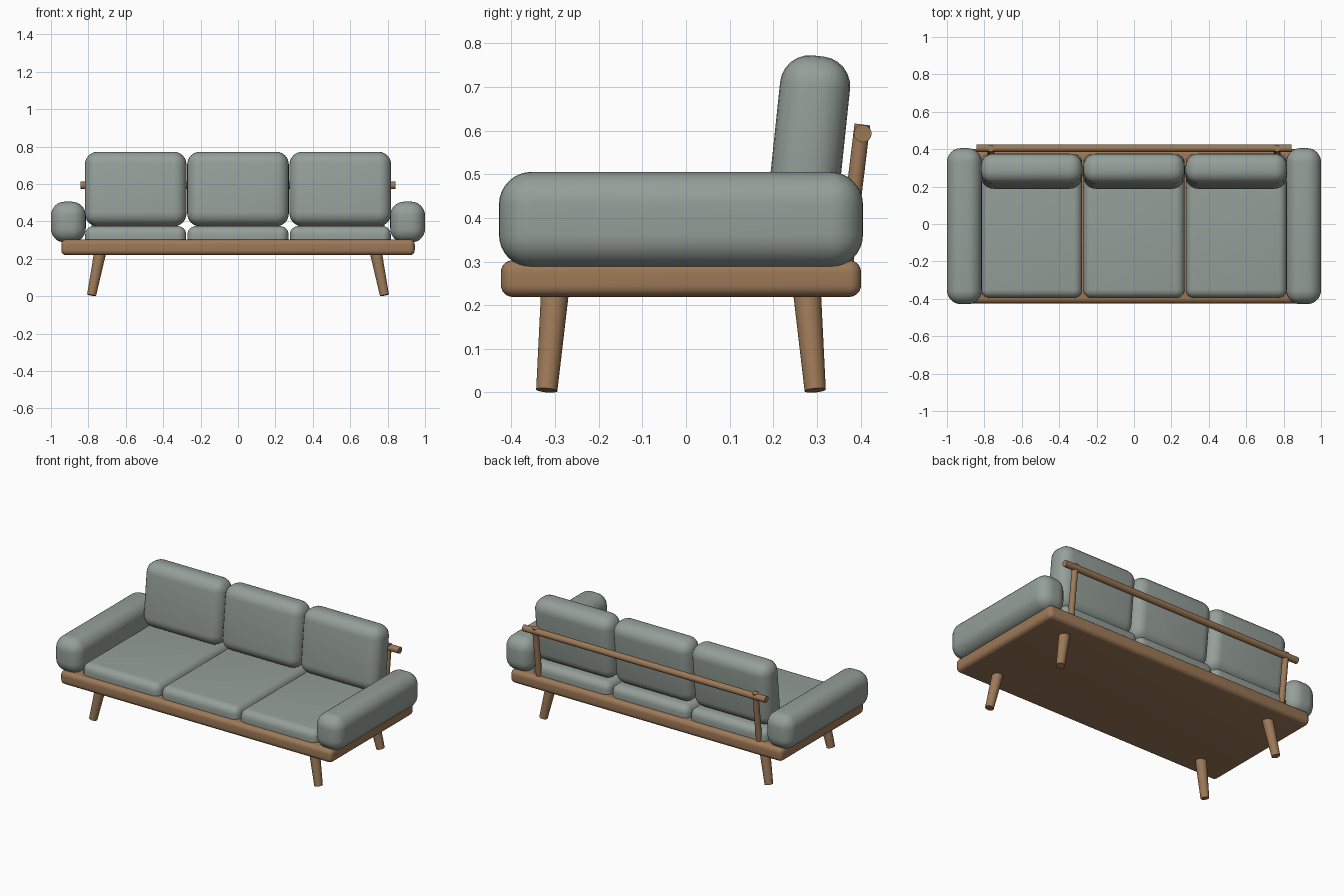
import bpy, math
from mathutils import Vector

if "Cube" in bpy.data.objects:
    bpy.data.objects.remove(bpy.data.objects["Cube"])


def material(name, rgb):
    m = bpy.data.materials.new(name)
    m.diffuse_color = (*rgb, 1)
    m.use_nodes = True
    m.node_tree.nodes["Principled BSDF"].inputs["Base Color"].default_value = m.diffuse_color
    return m


FABRIC = material("grey green fabric", (0.30, 0.345, 0.315))
WOOD = material("warm wood", (0.335, 0.19, 0.095))
YC = -0.0115  # middle of the base, front to back


def finish(ob, name, mat):
    ob.name = ob.data.name = name
    ob.data.materials.append(mat)
    bpy.ops.object.shade_smooth_by_angle(angle=math.radians(40))
    return ob


def soft_box(name, centre, size, radius, mat, segments=6, tilt=0):
    bpy.ops.mesh.primitive_cube_add(size=1, location=centre)
    ob = bpy.context.object
    ob.scale = size
    bpy.ops.object.transform_apply(location=False, rotation=False, scale=True)
    ob.rotation_euler.x = tilt
    bev = ob.modifiers.new("rounding", 'BEVEL')
    bev.width = radius
    bev.segments = segments
    bpy.ops.object.modifier_apply(modifier=bev.name)
    return finish(ob, name, mat)


def rod(name, start, end, r_start, r_end, mat):
    a, b = Vector(start), Vector(end)
    d = b - a
    bpy.ops.mesh.primitive_cone_add(vertices=24, radius1=r_start, radius2=r_end,
                                    depth=d.length, location=(a + b) / 2)
    ob = bpy.context.object
    ob.rotation_euler = d.to_track_quat('Z', 'Y').to_euler()
    return finish(ob, name, mat)


# Wooden platform
soft_box("base", (0, YC, 0.261), (1.89, 0.825, 0.084), 0.027, WOOD)

# Seat and back cushions, three of each
for i, side in enumerate(("left", "middle", "right")):
    x = (i - 1) * 0.547
    soft_box(side + "_seat_cushion", (x, YC, 0.312), (0.54, 0.768, 0.126),
             0.045, FABRIC)
    soft_box(side + "_back_cushion", (x, 0.282, 0.573), (0.543, 0.161, 0.398),
             0.068, FABRIC, tilt=math.radians(-6))

# Armrests, back posts and splayed legs on both sides
for s, side in ((-1, "left"), (1, "right")):
    soft_box(side + "_armrest", (s * 0.907, YC, 0.396), (0.186, 0.834, 0.219),
             0.075, FABRIC, segments=8)
    rod(side + "_back_post", (s * 0.765, 0.364, 0.285), (s * 0.765, 0.404, 0.614),
        0.018, 0.018, WOOD)
    for t, end in ((-1, "front"), (1, "back")):
        rod(f"{end}_{side}_leg", (s * 0.783, YC + t * 0.3075, 0.005),
            (s * 0.736, YC + t * 0.288, 0.24), 0.0245, 0.0325, WOOD)

# Rail behind the back cushions
rod("back_rail", (-0.843, 0.405, 0.593), (0.843, 0.405, 0.593), 0.02, 0.02, WOOD)
